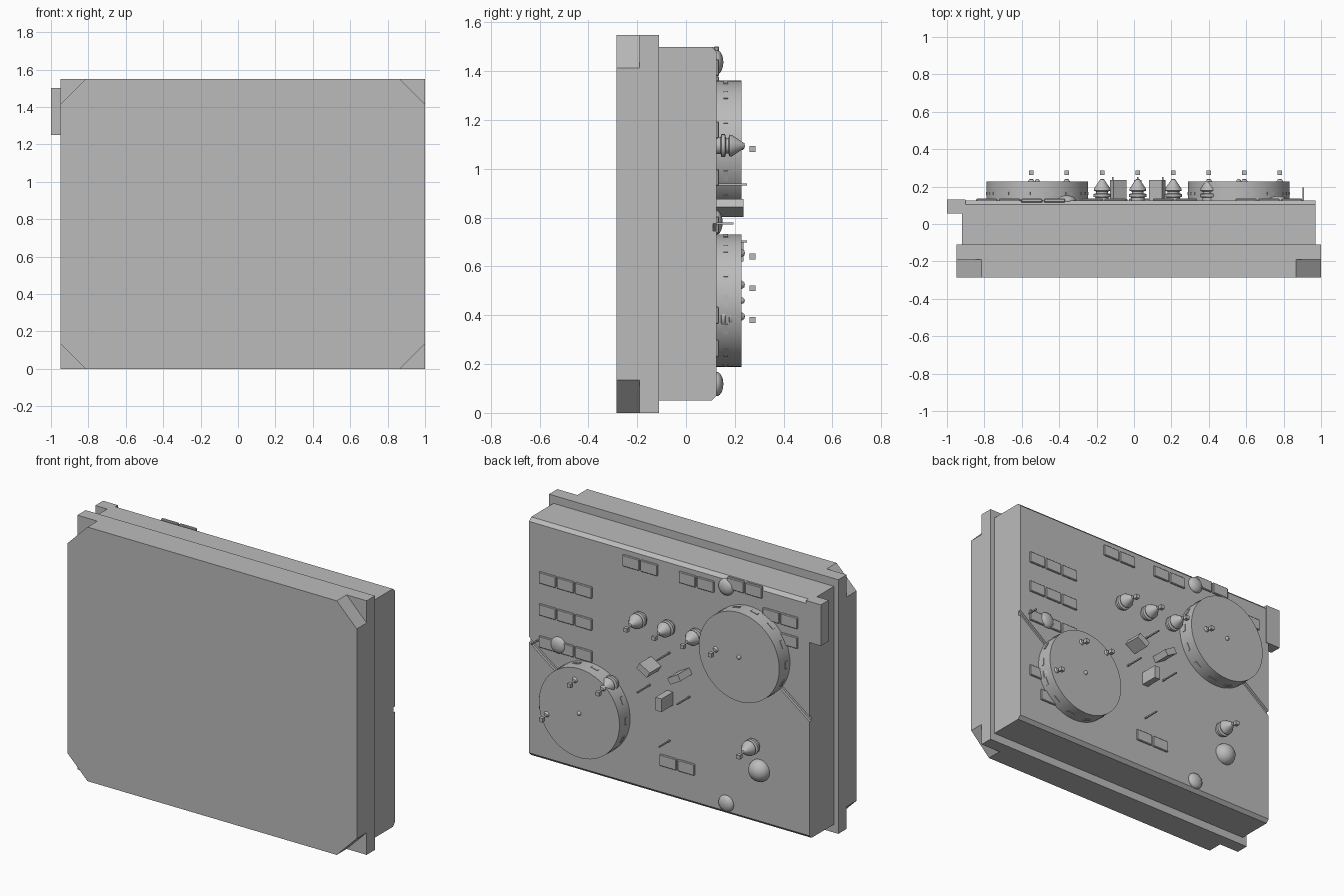
import bpy, bmesh, math
from mathutils import Matrix, Vector

if "Cube" in bpy.data.objects:
    bpy.data.objects.remove(bpy.data.objects["Cube"])

grey = bpy.data.materials.new("plain_grey")
grey.use_nodes = True
grey.diffuse_color = (0.5, 0.5, 0.5, 1)
grey.node_tree.nodes["Principled BSDF"].inputs["Base Color"].default_value = (0.5, 0.5, 0.5, 1)

PANEL = 0.125                                  # y of the control surface
FACE_BACK = Matrix.Rotation(-math.pi / 2, 4, 'X')   # turns +z into +y


def finish(name, bm, smooth=False):
    bmesh.ops.recalc_face_normals(bm, faces=bm.faces)
    mesh = bpy.data.meshes.new(name)
    bm.to_mesh(mesh)
    bm.free()
    obj = bpy.data.objects.new(name, mesh)
    bpy.context.collection.objects.link(obj)
    mesh.materials.append(grey)
    bpy.ops.object.select_all(action='DESELECT')
    obj.select_set(True)
    bpy.context.view_layer.objects.active = obj
    if smooth:
        bpy.ops.object.shade_smooth_by_angle(angle=math.radians(30))
    return obj


def add_box(bm, centre, size, turn=0):
    mat = (Matrix.Translation(centre) @ Matrix.Rotation(-turn, 4, 'Y')
           @ Matrix.Diagonal((*size, 1)))
    return bmesh.ops.create_cube(bm, size=1, matrix=mat)["verts"]


def box(name, x, y, z):
    """Box from its (low, high) ranges."""
    bm = bmesh.new()
    add_box(bm, [sum(r) / 2 for r in (x, y, z)], [r[1] - r[0] for r in (x, y, z)])
    return finish(name, bm)


def prism(name, outline, axis, low, high):
    """Extrude a flat outline along x or y."""
    bm = bmesh.new()
    place = (lambda a, b: (low, a, b)) if axis == 'x' else (lambda a, b: (a, low, b))
    face = bm.faces.new([bm.verts.new(place(a, b)) for a, b in outline])
    ext = bmesh.ops.extrude_face_region(bm, geom=[face])["geom"]
    step = Vector((high - low, 0, 0)) if axis == 'x' else Vector((0, high - low, 0))
    bmesh.ops.translate(bm, vec=step, verts=[v for v in ext if isinstance(v, bmesh.types.BMVert)])
    return finish(name, bm)


def add_lathe(bm, x, z, profile, segments):
    """Spin (radius, y) points around a y axis through x, z."""
    verts = [bm.verts.new((x + r, y, z)) for r, y in profile]
    edges = [bm.edges.new(pair) for pair in zip(verts, verts[1:])]
    bmesh.ops.spin(bm, geom=verts + edges, cent=(x, 0, z), axis=(0, 1, 0),
                   angle=math.tau, steps=segments, use_duplicate=False)
    bmesh.ops.remove_doubles(bm, verts=bm.verts, dist=0.0005)


# Base slab: square rear half, front half with clipped corners
X0, X1, TOP, CUT = -0.95, 1.0, 1.548, 0.135
box("slab_rear", (X0, X1), (-0.19, -0.11), (0, TOP))
prism("slab_front", [(X0 + CUT, 0), (X1 - CUT, 0), (X1, CUT), (X1, TOP - CUT),
                     (X1 - CUT, TOP), (X0 + CUT, TOP), (X0, TOP - CUT), (X0, CUT)],
      'y', -0.285, -0.19)

# Main body with bevelled top and bottom rear edges
body = prism("main_body", [(-0.11, 0.05), (PANEL - 0.02, 0.05), (PANEL, 0.07),
                           (PANEL, 1.48), (PANEL - 0.02, 1.5), (-0.11, 1.5)],
             'x', -0.92, 0.97)

# Diagonal grooves running from each platter to the body edge
for gx, gz in ((0.90, 0.708), (-0.85, 0.833)):
    bm = bmesh.new()
    add_box(bm, (gx, PANEL, gz), (0.5, 0.03, 0.025), math.atan2(3, 4))
    cutter = finish("groove_cutter", bm)
    cutter.hide_render = True
    bpy.context.view_layer.objects.active = body
    mod = body.modifiers.new("groove", 'BOOLEAN')
    mod.operation, mod.object, mod.solver = 'DIFFERENCE', cutter, 'EXACT'
    bpy.ops.object.modifier_apply(modifier=mod.name)
    bpy.data.objects.remove(cutter)

box("side_tab", (-1.0, -0.90), (0.055, 0.13), (1.25, 1.5))

# Platters with slots round the rim and a centre pin
RADIUS, RIM = 0.271, 0.228
for side, px, pz in (("right", -0.517, 1.09), ("left", 0.56, 0.46)):
    bm = bmesh.new()
    add_lathe(bm, px, pz, [(0, 0.11), (RADIUS, 0.11), (RADIUS, RIM), (0, RIM)], 64)
    finish(side + "_platter", bm, True)
    bm = bmesh.new()
    for i in range(14):
        a = math.tau * i / 14
        add_box(bm, (px + RADIUS * math.cos(a), 0.163, pz + RADIUS * math.sin(a)),
                (0.006, 0.018, 0.046), a)
    finish(side + "_platter_slots", bm)
    bm = bmesh.new()
    bmesh.ops.create_uvsphere(bm, u_segments=12, v_segments=8, radius=0.013,
                              matrix=Matrix.Translation((px, RIM, pz)))
    finish(side + "_platter_pin", bm, True)

# Rectangular pads: start x, z, count (running toward -x)
PITCH = 0.122
pad_rows = [(0.843, 1.16, 3), (0.843, 0.965, 3), (0.843, 0.77, 3), (0.843, 0.40, 2),
            (0.76, 0.265, 1), (0.28, 1.415, 2), (-0.10, 1.415, 2), (-0.425, 1.467, 2),
            (-0.665, 1.345, 2), (-0.665, 1.225, 2), (0.03, 0.266, 2)]
bm = bmesh.new()
for start, z, count in pad_rows:
    for i in range(count):
        add_box(bm, (start - i * PITCH, PANEL, z), (0.114, 0.02, 0.07))
pads = finish("pads", bm)
bevel = pads.modifiers.new("soft_edge", 'BEVEL')
bevel.width, bevel.segments = 0.004, 1

# Stepped knobs, each with a small marker block beyond its tip
knob = [(0.035, 0.12), (0.035, 0.142), (0.047, 0.145), (0.047, 0.16), (0.032, 0.164),
        (0.032, 0.174), (0.045, 0.178), (0.043, 0.19), (0.016, 0.23), (0.01, 0.239), (0, 0.241)]
spots = [(0.21, 1.095), (0.02, 1.095), (-0.17, 1.095), (-0.36, 1.095),
         (0.40, 0.655), (0.59, 0.655), (0.78, 0.395), (-0.55, 0.525)]
bm_knobs, bm_marks = bmesh.new(), bmesh.new()
for x, z in spots:
    add_lathe(bm_knobs, x, z, knob, 24)
    add_box(bm_marks, (x, 0.273, z - 0.014), (0.024, 0.024, 0.024))
finish("knobs", bm_knobs, True)
finish("knob_markers", bm_marks)

# Domes: low lens shapes and one full round button
for name, x, z, r, h in (("top_dome", -0.36, 1.437, 0.05, 0.028),
                         ("side_dome", 0.77, 0.78, 0.05, 0.025),
                         ("bottom_dome", -0.36, 0.118, 0.05, 0.028),
                         ("round_button", -0.585, 0.38, 0.066, 0.06)):
    bm = bmesh.new()
    bmesh.ops.create_uvsphere(bm, u_segments=24, v_segments=14, radius=1,
                              matrix=Matrix.Translation((x, PANEL, z)) @ FACE_BACK
                              @ Matrix.Diagonal((r, r, h, 1)))
    finish(name, bm, True)

# Centre cluster: three blocks alternating with three thin rods
CX, CZ = 0.02, 0.78
bm_blocks, bm_rods = bmesh.new(), bmesh.new()
for i in range(3):
    a = math.radians(30 + 120 * i)
    add_box(bm_blocks, (CX + 0.12 * math.cos(a), 0.178, CZ + 0.12 * math.sin(a)),
            (0.08, 0.116, 0.04), a)
    a += math.radians(60)
    add_box(bm_rods, (CX + 0.155 * math.cos(a), 0.185, CZ + 0.155 * math.sin(a)),
            (0.008, 0.13, 0.008))
add_box(bm_rods, (0.02, 0.175, 0.40), (0.008, 0.11, 0.008))
add_box(bm_rods, (0.905, 0.16, 0.776), (0.008, 0.07, 0.008))
finish("slider_blocks", bm_blocks)
finish("thin_rods", bm_rods)
